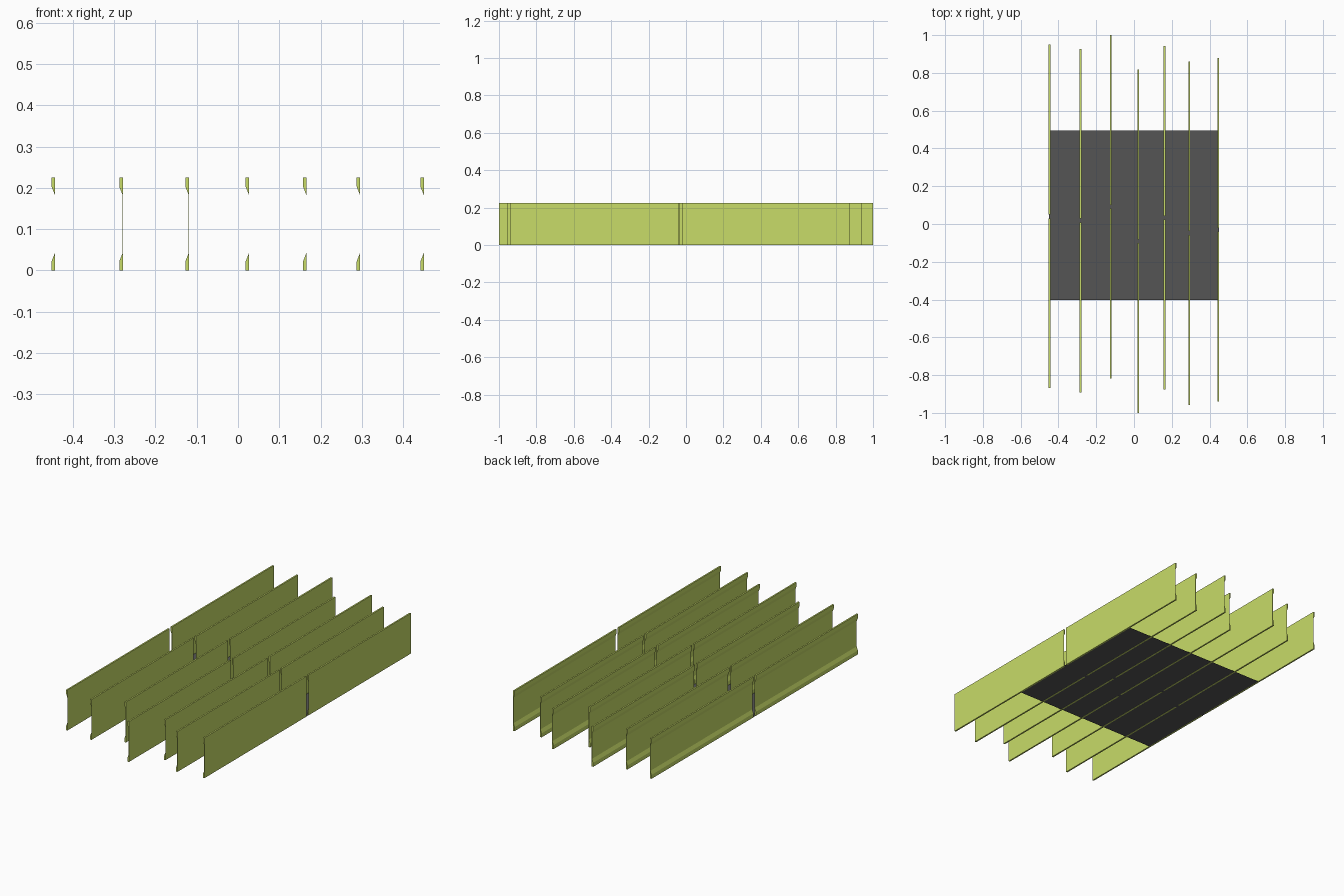
import bpy
import bmesh

if "Cube" in bpy.data.objects:
    bpy.data.objects.remove(bpy.data.objects["Cube"])

HEIGHT, WIDTH, WEB = 0.225, 0.0085, 0.0006
LENGTH, GAP = 0.899, 0.02


def material(name, color):
    mat = bpy.data.materials.new(name)
    mat.diffuse_color = (*color, 1)
    mat.use_nodes = True
    mat.node_tree.nodes["Principled BSDF"].inputs["Base Color"].default_value = mat.diffuse_color
    return mat


def make_object(name, bm, mat):
    bmesh.ops.recalc_face_normals(bm, faces=bm.faces)
    mesh = bpy.data.meshes.new(name)
    bm.to_mesh(mesh)
    bm.free()
    mesh.materials.append(mat)
    obj = bpy.data.objects.new(name, mesh)
    bpy.context.collection.objects.link(obj)
    return obj


def baffle(name, x_right, y_start, mat):
    # Channel profile: flat right face, thickened bevelled lips top and bottom
    lower = [(-WIDTH, 0), (-WIDTH, 0.022), (-WEB, 0.042)]
    upper = [(x, HEIGHT - z) for x, z in reversed(lower)]
    profile = [(0, 0)] + lower + upper + [(0, HEIGHT)]
    bm = bmesh.new()
    face = bm.faces.new([bm.verts.new((x_right + x, y_start, z)) for x, z in profile])
    ext = bmesh.ops.extrude_face_region(bm, geom=[face], use_keep_orig=True)
    verts = [g for g in ext["geom"] if isinstance(g, bmesh.types.BMVert)]
    bmesh.ops.translate(bm, vec=(0, LENGTH, 0), verts=verts)
    return make_object(name, bm, mat)


lime = material("lime_felt", (0.58, 0.716, 0.138))
dark = material("dark_panel", (0.09, 0.09, 0.09))

# Rows of baffles: (right face x, centre of the joint y)
rows = [(-0.443, 0.04), (-0.279, 0.018), (-0.119, 0.091), (0.027, -0.091),
        (0.166, 0.033), (0.296, -0.048), (0.4505, -0.031)]
for i, (x, y) in enumerate(rows, 1):
    baffle(f"baffle_{i}_front", x, y - GAP / 2 - LENGTH, lime)
    baffle(f"baffle_{i}_back", x, y + GAP / 2, lime)

# Thin square base sheet
bm = bmesh.new()
corners = [(-0.45, -0.402), (0.45, -0.402), (0.45, 0.495), (-0.45, 0.495)]
bm.faces.new([bm.verts.new((x, y, 0.0005)) for x, y in corners])
sheet = make_object("base_sheet", bm, dark)
